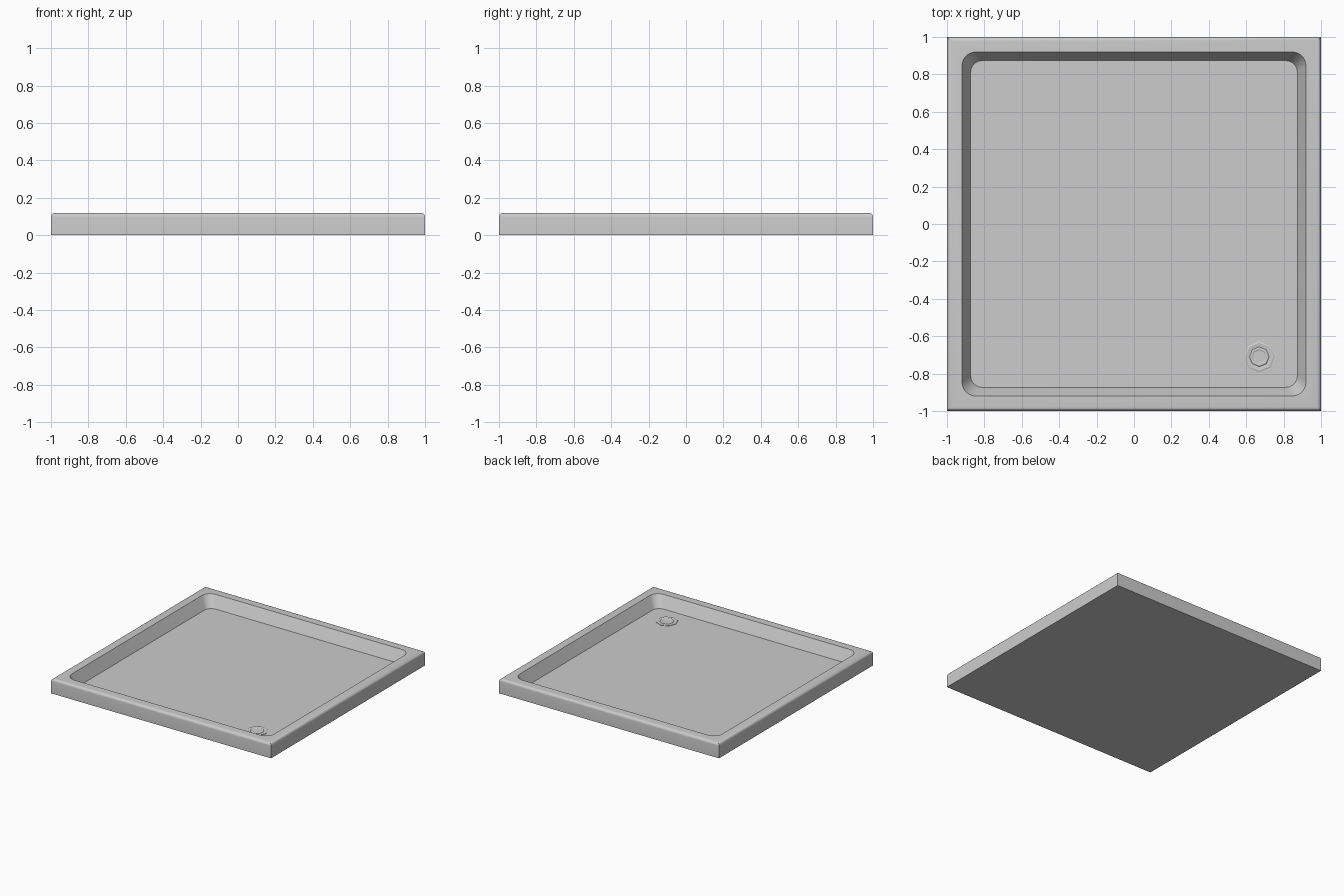
import bpy, bmesh, math

if "Cube" in bpy.data.objects:
    bpy.data.objects.remove(bpy.data.objects["Cube"])

grey = bpy.data.materials.new("light_grey")
grey.diffuse_color = (0.604, 0.604, 0.604, 1)
grey.use_nodes = True
grey.node_tree.nodes["Principled BSDF"].inputs["Base Color"].default_value = grey.diffuse_color


def rounded_square(half, radius, z, seg=6):
    """Counter-clockwise loop of a square with rounded (or sharp) corners."""
    pts = []
    for q in range(4):
        a0 = q * math.pi / 2
        cx = (half - radius) * (1 if q in (0, 3) else -1)
        cy = (half - radius) * (1 if q in (0, 1) else -1)
        for i in range(seg + 1):
            a = a0 + i / seg * math.pi / 2
            pts.append((cx + radius * math.cos(a), cy + radius * math.sin(a), z))
    return pts


def polygon(radius, z, sides=8):
    return [(radius * math.cos(2 * math.pi * i / sides),
             radius * math.sin(2 * math.pi * i / sides), z) for i in range(sides)]


def loft(name, loops, location=(0, 0, 0)):
    """Closed solid skinned through loops, capped at both ends."""
    bm = bmesh.new()
    rings = [[bm.verts.new(p) for p in loop] for loop in loops]
    n = len(rings[0])
    for a, b in zip(rings, rings[1:]):
        for i in range(n):
            j = (i + 1) % n
            bm.faces.new((a[i], a[j], b[j], b[i]))
    bm.faces.new(rings[0][::-1])
    bm.faces.new(rings[-1])
    bmesh.ops.remove_doubles(bm, verts=bm.verts, dist=1e-5)
    bmesh.ops.recalc_face_normals(bm, faces=bm.faces)
    mesh = bpy.data.meshes.new(name)
    bm.to_mesh(mesh)
    bm.free()
    mesh.materials.append(grey)
    obj = bpy.data.objects.new(name, mesh)
    obj.location = location
    bpy.context.collection.objects.link(obj)
    bpy.ops.object.select_all(action='DESELECT')
    obj.select_set(True)
    bpy.context.view_layer.objects.active = obj
    bpy.ops.object.shade_smooth_by_angle(angle=math.radians(30))
    return obj


HEIGHT, FLOOR, FILLET = 0.12, 0.025, 0.022

# Tray: square outer wall, rounded top edge, flat rim, sloped basin wall, floor
loops = [rounded_square(1, 0, 0)]
for k in range(6):
    a = k / 5 * math.pi / 2
    loops.append(rounded_square(1 - FILLET * (1 - math.cos(a)), 0,
                                HEIGHT - FILLET * (1 - math.sin(a))))
loops.append(rounded_square(0.92, 0.075, HEIGHT))
loops.append(rounded_square(0.873, 0.06, FLOOR))
loft("shower_tray", loops)

# Drain: octagonal ring with stepped centre, set on the basin floor
profile = [(0.083, -0.003), (0.083, 0.003), (0.075, 0.006), (0.053, 0.003),
           (0.048, 0.006), (0.040, 0.006), (0.035, 0.003), (0.028, 0.003)]
loft("drain", [polygon(r, z) for r, z in profile], (0.67, -0.71, FLOOR))
